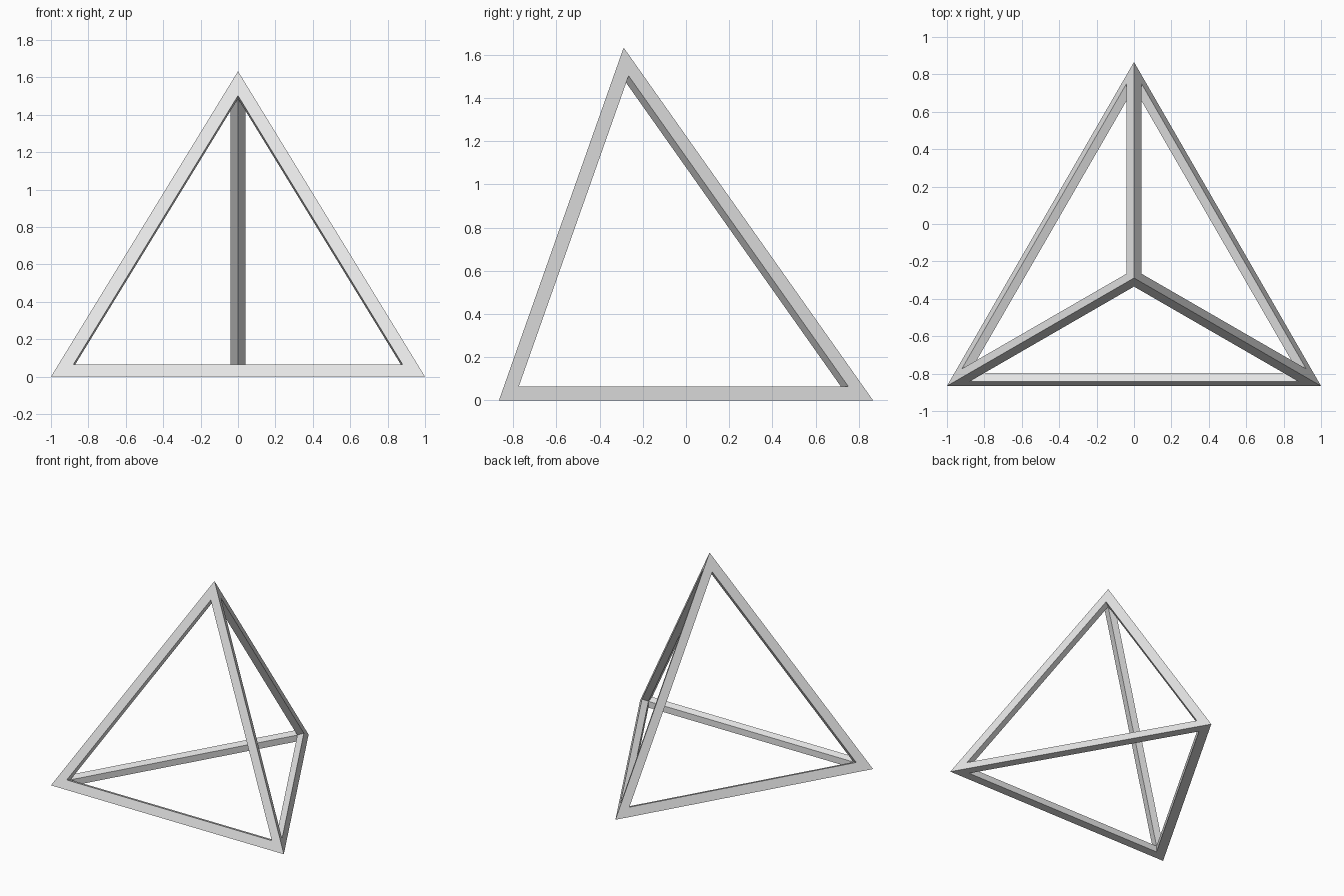
import bpy
import bmesh
from math import sqrt
from itertools import combinations
from mathutils import Vector

cube = bpy.data.objects.get("Cube")
if cube:
    bpy.data.objects.remove(cube, do_unlink=True)

EDGE = 2.0
BAR_WIDTH = 0.069  # width of each bar across an outer face

# Plain grey finish
grey = bpy.data.materials.new("light_grey")
grey.use_nodes = True
colour = (0.8, 0.8, 0.8, 1)
grey.diffuse_color = colour
grey.node_tree.nodes["Principled BSDF"].inputs["Base Color"].default_value = colour

# Regular tetrahedron corners: three on the ground and the apex
half_depth = EDGE * sqrt(3) / 4
face_inradius = EDGE / (2 * sqrt(3))
corners = [
    Vector((-EDGE / 2, -half_depth, 0)),
    Vector((EDGE / 2, -half_depth, 0)),
    Vector((0, half_depth, 0)),
    Vector((0, face_inradius - half_depth, EDGE * sqrt(2 / 3))),
]
centre = sum(corners, Vector()) / 4

# The inner ridges of the bars form a smaller tetrahedron
scale = 1 - BAR_WIDTH / face_inradius
ridges = [centre.lerp(c, scale) for c in corners]

bm = bmesh.new()
outer = [bm.verts.new(c) for c in corners]
inner = [bm.verts.new(r) for r in ridges]


def add_face(verts, direction):
    face = bm.faces.new(verts)
    face.normal_update()
    if face.normal.dot(direction) < 0:
        face.normal_flip()


# Each side: a triangular rim around an opening with walls square to the side
for side in combinations(range(4), 3):
    mid = sum((corners[i] for i in side), Vector()) / 3
    normal = (mid - centre).normalized()
    hole = {i: bm.verts.new(mid.lerp(corners[i], scale)) for i in side}
    for a, b in combinations(side, 2):
        add_face((outer[a], outer[b], hole[b], hole[a]), normal)
        bar_mid = (corners[a] + corners[b]) / 2
        add_face((hole[a], hole[b], inner[b], inner[a]), mid - bar_mid)

mesh = bpy.data.meshes.new("tetrahedron_frame")
bm.to_mesh(mesh)
bm.free()
mesh.materials.append(grey)
frame = bpy.data.objects.new("tetrahedron_frame", mesh)
bpy.context.collection.objects.link(frame)
